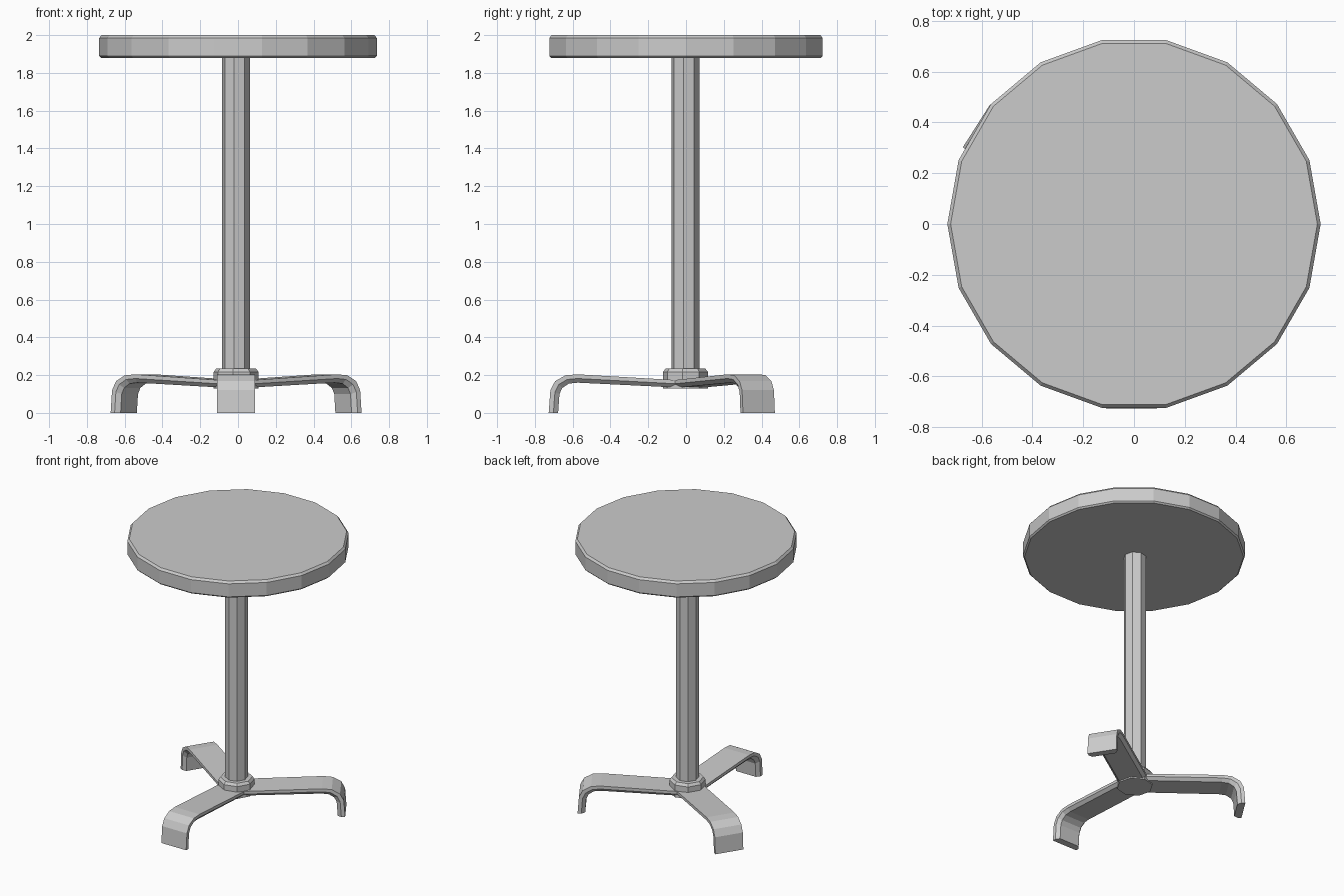
import bpy, bmesh
from math import sin, cos, radians, pi

if "Cube" in bpy.data.objects:
    bpy.data.objects.remove(bpy.data.objects["Cube"])

CX, CY = -0.01, -0.003  # centre of post and base


def add_object(name, bm):
    bmesh.ops.recalc_face_normals(bm, faces=bm.faces)
    mesh = bpy.data.meshes.new(name)
    bm.to_mesh(mesh)
    bm.free()
    obj = bpy.data.objects.new(name, mesh)
    bpy.context.collection.objects.link(obj)
    return obj


def loft(name, rings):
    """Skin a list of equal-length point rings and cap both ends."""
    bm = bmesh.new()
    loops = [[bm.verts.new(p) for p in ring] for ring in rings]
    n = len(rings[0])
    for a, b in zip(loops, loops[1:]):
        for i in range(n):
            j = (i + 1) % n
            bm.faces.new((a[i], a[j], b[j], b[i]))
    bm.faces.new(loops[0])
    bm.faces.new(loops[-1])
    return add_object(name, bm)


def turned(name, profile, sides, start=0.0, x=0.0, y=0.0):
    """Low-poly turned part from (radius, height) pairs."""
    angles = [radians(start) + 2 * pi * i / sides for i in range(sides)]
    return loft(name, [[(x + r * cos(a), y + r * sin(a), z) for a in angles]
                       for r, z in profile])


# Seat: 18-sided disc with small chamfers
turned("seat", [(0.725, 1.88), (0.735, 1.89), (0.735, 1.985), (0.722, 2.0)], 18)

# Octagonal post and the collar at its foot
turned("post", [(0.075, 0.2), (0.075, 1.885)], 8, -8, CX, CY)
turned("collar", [(0.12, 0.128), (0.12, 0.217), (0.106, 0.235)], 8, -8, CX, CY)

# Leg side profile: (outer radius, outer z, inner radius, inner z)
LEG = [(0.02, 0.172, 0.02, 0.133),
       (0.57, 0.204, 0.57, 0.160),
       (0.635, 0.199, 0.618, 0.155),
       (0.69, 0.168, 0.652, 0.132),
       (0.715, 0.12, 0.667, 0.10),
       (0.724, 0.0, 0.674, 0.0)]


def leg(name, degrees):
    a = radians(degrees)
    rings = []
    for ro, zo, ri, zi in LEG:
        rm, zm = (ro + ri) / 2, (zo + zi) / 2
        # flat strip with chamfered underside edges
        section = [(-0.1, ro, zo), (0.1, ro, zo), (0.1, rm, zm),
                   (0.08, ri, zi), (-0.08, ri, zi), (-0.1, rm, zm)]
        rings.append([(CX + r * cos(a) - w * sin(a),
                       CY + r * sin(a) + w * cos(a), z) for w, r, z in section])
    loft(name, rings)


# Three bent legs
leg("front_leg", -90)
leg("back_right_leg", 32.5)
leg("back_left_leg", 147.5)
